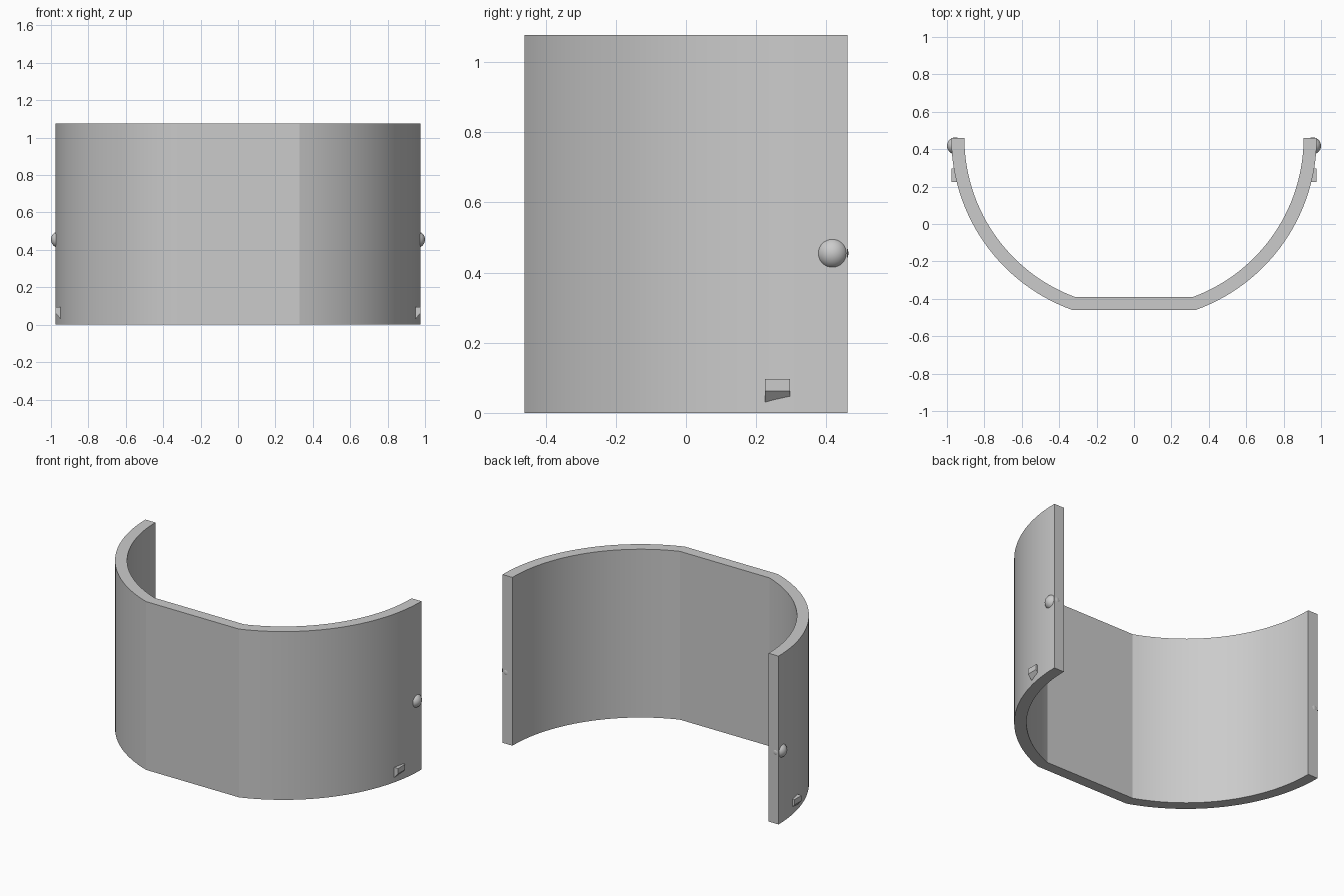
import bpy, bmesh, math
from mathutils import Vector

cube = bpy.data.objects.get("Cube")
if cube:
    bpy.data.objects.remove(cube)

grey = bpy.data.materials.new("plain grey")
grey.use_nodes = True
colour = (0.6, 0.6, 0.6, 1)
grey.diffuse_color = colour
grey.node_tree.nodes["Principled BSDF"].inputs["Base Color"].default_value = colour


def finish(name, bm, smooth=False):
    bmesh.ops.recalc_face_normals(bm, faces=bm.faces)
    mesh = bpy.data.meshes.new(name)
    bm.to_mesh(mesh)
    bm.free()
    mesh.materials.append(grey)
    obj = bpy.data.objects.new(name, mesh)
    bpy.context.collection.objects.link(obj)
    if smooth:
        bpy.ops.object.select_all(action="DESELECT")
        obj.select_set(True)
        bpy.context.view_layer.objects.active = obj
        bpy.ops.object.shade_smooth_by_angle(angle=math.radians(15))
    return obj


def prism(name, profile, offset, smooth=False):
    """Extrude a closed outline along an offset vector."""
    bm = bmesh.new()
    face = bm.faces.new([bm.verts.new(p) for p in profile])
    result = bmesh.ops.extrude_face_region(bm, geom=[face], use_keep_orig=True)
    moved = [v for v in result["geom"] if isinstance(v, bmesh.types.BMVert)]
    bmesh.ops.translate(bm, verts=moved, vec=Vector(offset))
    return finish(name, bm, smooth)


BACK, HEIGHT, STEPS = 0.46, 1.077, 28


def arc(radius, flat_y):
    """Right-hand arc, the flat front, then the left-hand arc."""
    stop = math.asin((BACK - flat_y) / radius)
    half = [(radius * math.cos(stop * i / STEPS),
             BACK - radius * math.sin(stop * i / STEPS), 0) for i in range(STEPS + 1)]
    return half + [(-x, y, z) for x, y, z in reversed(half)]


# Curved wall with a flat front panel
outline = arc(0.977, -0.46) + arc(0.907, -0.39)[::-1]
prism("curved_wall", outline, (0, 0, HEIGHT), smooth=True)

for side, sign in (("left", 1), ("right", -1)):
    # Round pivot knob near the back edge
    bm = bmesh.new()
    bmesh.ops.create_uvsphere(bm, u_segments=32, v_segments=16, radius=0.045)
    bmesh.ops.translate(bm, verts=bm.verts, vec=(sign * 0.955, 0.418, 0.455))
    finish(side + "_pivot_knob", bm, smooth=True)

    # Small catch with a sloping underside
    section = [(0.93, 0.096), (0.976, 0.096), (0.976, 0.062), (0.93, 0.01)]
    prism(side + "_catch", [(sign * x, 0.225, z) for x, z in section], (0, 0.071, 0))
